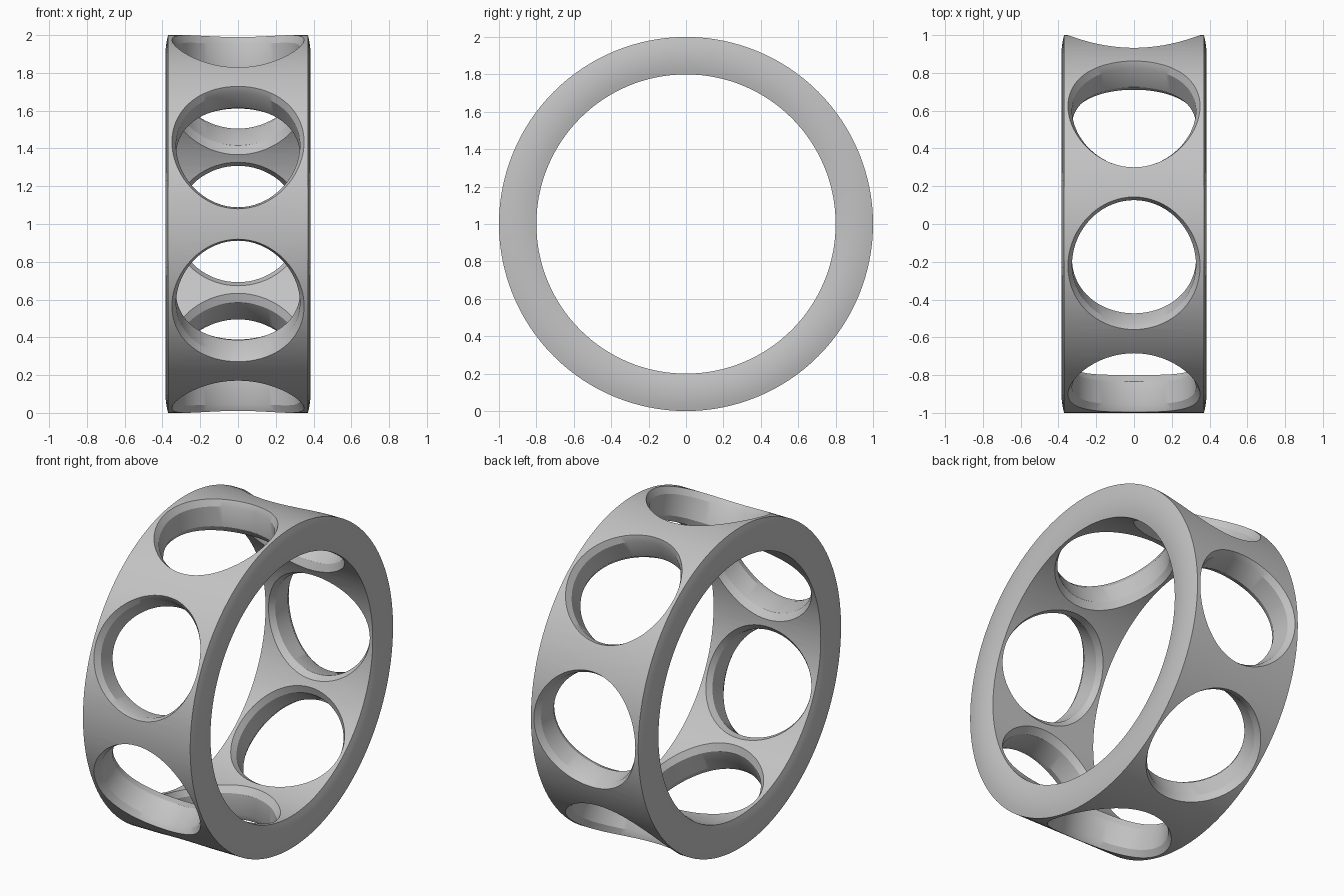
import bpy, bmesh
from math import sin, cos, pi, sqrt

HOLES = 7
SEGMENTS = 128

cube = bpy.data.objects.get("Cube")
if cube:
    bpy.data.objects.remove(cube)

# Satin grey metal
metal = bpy.data.materials.new("satin_grey")
metal.use_nodes = True
grey = (0.55, 0.55, 0.55, 1)
metal.diffuse_color = grey
metal.node_tree.nodes["Principled BSDF"].inputs["Base Color"].default_value = grey


def make_object(name, bm):
    bmesh.ops.recalc_face_normals(bm, faces=bm.faces)
    mesh = bpy.data.meshes.new(name)
    bm.to_mesh(mesh)
    bm.free()
    obj = bpy.data.objects.new(name, mesh)
    bpy.context.collection.objects.link(obj)
    return obj


def bridge(bm, a, b):
    n = len(a)
    for i in range(n):
        j = (i + 1) % n
        bm.faces.new((a[i], a[j], b[j], b[i]))


# Ring band: a closed profile turned about the x axis, with gently domed rims
dome = [(0.37 + 0.014 * (1 - k * k), 0.9 + 0.1 * k)
        for k in (1, 0.75, 0.5, 0.25, 0, -0.25, -0.5, -0.75, -1)]
profile = dome + [(-x, r) for x, r in reversed(dome)]
bm = bmesh.new()
loops = []
for x, r in profile:
    loops.append([bm.verts.new((x, r * cos(2 * pi * i / SEGMENTS),
                                1 + r * sin(2 * pi * i / SEGMENTS)))
                  for i in range(SEGMENTS)])
for i, loop in enumerate(loops):
    bridge(bm, loop, loops[(i + 1) % len(loops)])
ring = make_object("ring_band", bm)
ring.data.materials.append(metal)

# Hole cutters: (half width in x, half width around the ring, distance from axis)
# The end rings flare out to chamfer both lips of each hole.
sections = [(0.372, 0.385, 1.04), (0.328, 0.335, 0.96),
            (0.328, 0.308, 0.835), (0.361, 0.337, 0.782)]
bm = bmesh.new()
for hole in range(HOLES):
    angle = 2 * pi * hole / HOLES

    def place(x, t, h):
        return bm.verts.new((x, h * cos(angle) - t * sin(angle),
                             1 + h * sin(angle) + t * cos(angle)))

    rings = []
    for half_x, half_t, dist in sections:
        ring_verts = []
        for i in range(72):
            a = 2 * pi * i / 72
            t = half_t * sin(a)
            ring_verts.append(place(half_x * cos(a), t, sqrt(dist ** 2 - t ** 2)))
        rings.append(ring_verts)
    for a, b in zip(rings, rings[1:]):
        bridge(bm, a, b)
    for end, height in ((rings[0], 1.3), (rings[-1], 0.4)):
        pole = place(0, 0, height)
        for i, v in enumerate(end):
            bm.faces.new((v, end[(i + 1) % len(end)], pole))
cutter = make_object("hole_cutters", bm)
cutter.data.materials.append(metal)
cutter.hide_render = True

# Cut the holes, then discard the cutter
cut = ring.modifiers.new("holes", 'BOOLEAN')
cut.operation = 'DIFFERENCE'
cut.solver = 'EXACT'
cut.object = cutter
bpy.ops.object.select_all(action='DESELECT')
bpy.context.view_layer.objects.active = ring
ring.select_set(True)
bpy.ops.object.modifier_apply(modifier=cut.name)
bpy.data.objects.remove(cutter)
bpy.ops.object.shade_smooth_by_angle(angle=pi / 7)
